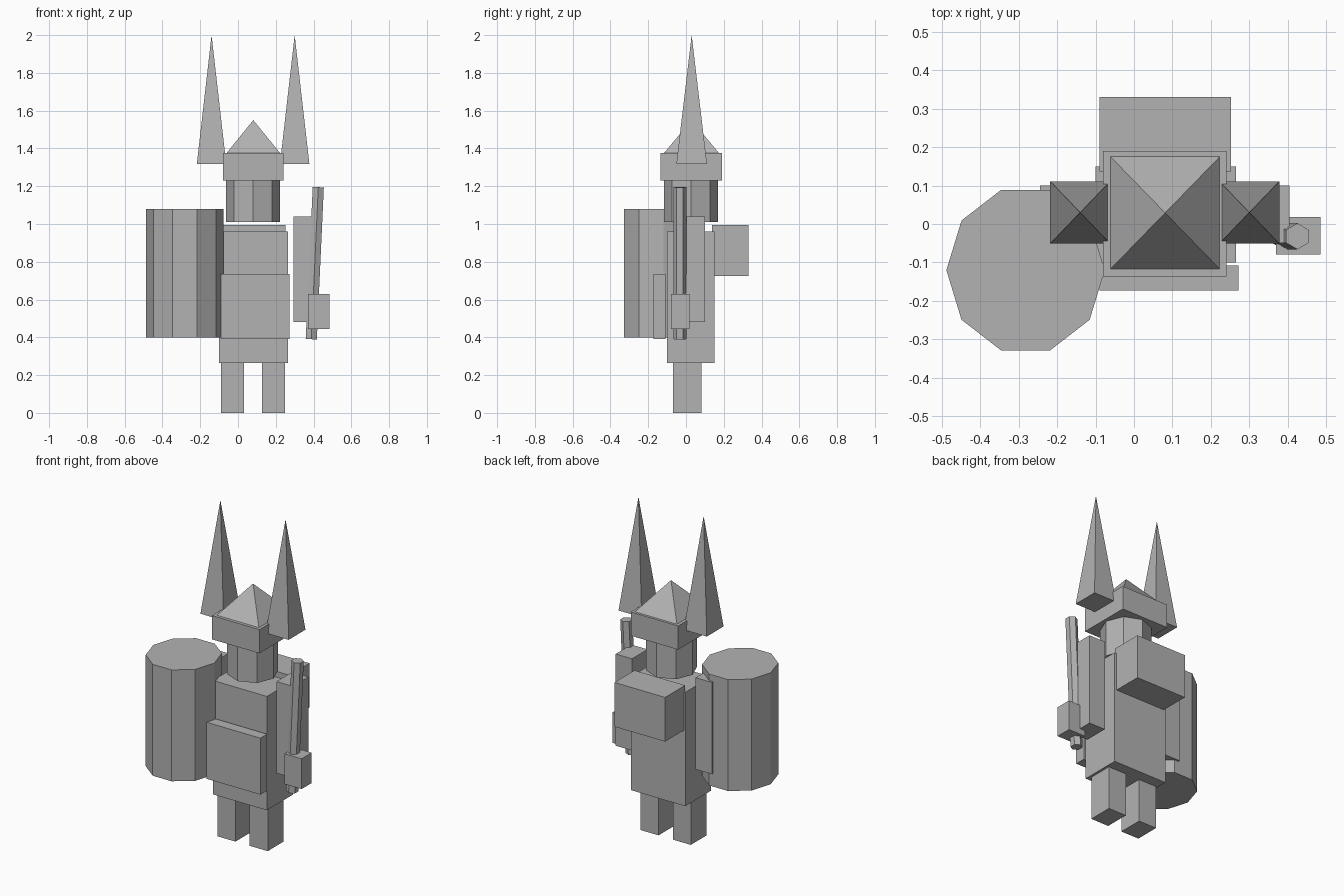
import bpy, math
from mathutils import Vector

if "Cube" in bpy.data.objects:
    bpy.data.objects.remove(bpy.data.objects["Cube"])

grey = bpy.data.materials.new("stone_grey")
grey.diffuse_color = (0.45, 0.45, 0.45, 1)
grey.use_nodes = True
grey.node_tree.nodes["Principled BSDF"].inputs["Base Color"].default_value = grey.diffuse_color
CX, CY = 0.08, 0.026  # body axis


def finish(name):
    ob = bpy.context.object
    ob.name = name
    ob.data.materials.append(grey)
    return ob


def box(name, x, y, z):
    """Box from (min, max) ranges."""
    bpy.ops.mesh.primitive_cube_add(size=1, location=[sum(r) / 2 for r in (x, y, z)])
    bpy.context.object.scale = [r[1] - r[0] for r in (x, y, z)]
    return finish(name)


def pyramid(name, x, y, z):
    """Four-sided pyramid: a box with its top closed to a point."""
    bpy.ops.mesh.primitive_cone_add(vertices=4, radius1=math.sqrt(0.5), depth=1,
                                    location=[sum(r) / 2 for r in (x, y, z)])
    ob = bpy.context.object
    for v in ob.data.vertices:
        if v.co.z < 0:  # square the base to the axes
            v.co.x, v.co.y = ((v.co.x - v.co.y) * math.sqrt(0.5),
                              (v.co.x + v.co.y) * math.sqrt(0.5))
    ob.scale = [r[1] - r[0] for r in (x, y, z)]
    return finish(name)


def prism(name, sides, bottom, top, radius, turn=0.0):
    """Many-sided post between two points."""
    a, b = Vector(bottom), Vector(top)
    bpy.ops.mesh.primitive_cylinder_add(vertices=sides, radius=radius, depth=(b - a).length,
                                        location=(a + b) / 2)
    ob = bpy.context.object
    for v in ob.data.vertices:
        x, y = v.co.x, v.co.y
        v.co.x = x * math.cos(turn) - y * math.sin(turn)
        v.co.y = x * math.sin(turn) + y * math.cos(turn)
    ob.rotation_euler = (0, math.atan2(b.x - a.x, b.z - a.z), 0)
    return finish(name)


# Body, front plate and backpack
box("torso", (-0.10, 0.265), (-0.10, 0.15), (0.265, 0.96))
box("front_plate", (-0.09, 0.272), (-0.173, -0.108), (0.39, 0.735))
box("backpack", (-0.09, 0.252), (0.137, 0.33), (0.725, 0.995))

# Paired legs, arms and horns, mirrored about the body axis
for side, s in (("left", -1), ("right", 1)):
    def span(a, b):
        return tuple(sorted((CX + s * a, CX + s * b)))
    box(side + "_leg", span(0.048, 0.17), (-0.07, 0.082), (0, 0.265))
    box(side + "_arm", span(0.215, 0.325), (-0.05, 0.10), (0.48, 1.04))
    pyramid(side + "_horn", span(0.142, 0.298), (-0.051, 0.111), (1.317, 2.0))

# Head and pointed hat
prism("head", 8, (CX, CY, 1.01), (CX, CY, 1.235), 0.143)
box("hat_brim", (-0.08, 0.24), (-0.136, 0.19), (1.23, 1.375))
pyramid("hat_peak", (-0.061, 0.223), (-0.117, 0.175), (1.375, 1.55))

# Ten-sided barrel shield
shield = prism("barrel_shield", 10, (-0.282, -0.12, 0.40), (-0.282, -0.12, 1.08), 0.206, math.pi / 2)
shield.scale.y = 1.066

# Staff and the hand that grips it
prism("staff", 6, (0.388, -0.032, 0.39), (0.425, -0.032, 1.195), 0.034)
box("hand", (0.37, 0.485), (-0.079, 0.018), (0.445, 0.63))
